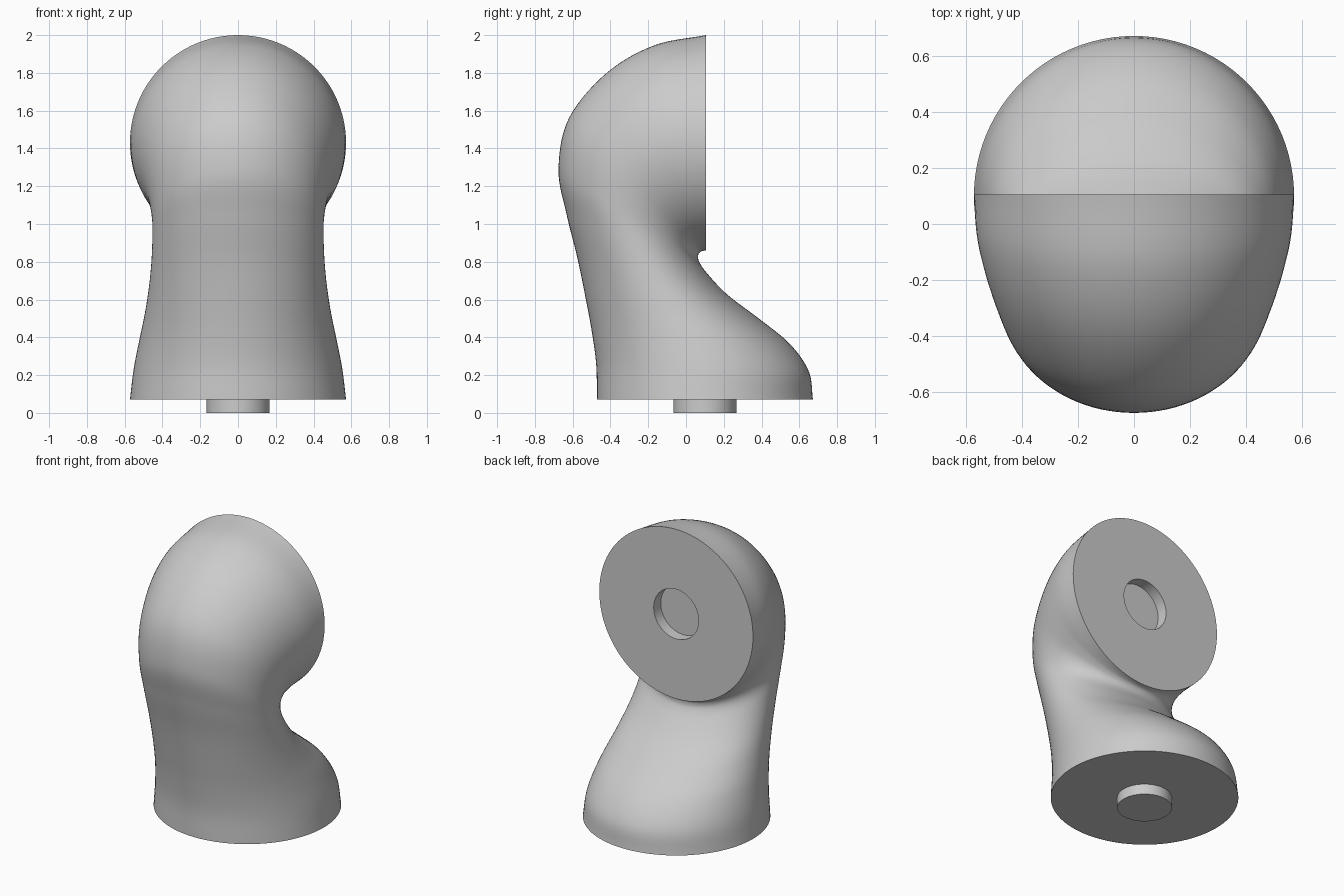
import bpy, bmesh, math

if "Cube" in bpy.data.objects:
    bpy.data.objects.remove(bpy.data.objects["Cube"])

SEG, STEPS = 96, 7
# Cross-sections: outer (y, z), inner (y, z), half width in x
KEYS = [
    (-.472, .07, .672, .07, .572),
    (-.475, .25, .650, .22, .552),
    (-.497, .42, .550, .365, .521),
    (-.530, .60, .385, .50, .489),
    (-.575, .82, .220, .625, .465),
    (-.632, 1.05, .115, .735, .454),
    (-.675, 1.29, .072, .795, .456),
    (-.620, 1.56, .064, .828, .482),
    (-.420, 1.80, .070, .847, .527),
    (-.170, 1.945, .083, .856, .561),
    (.105, 2.0, .105, .86, .572),
]


def catmull(a, b, c, d, t):
    return tuple(.5 * (2*q + (r-p)*t + (2*p-5*q+4*r-s)*t*t + (3*q-p-3*r+s)*t**3)
                 for p, q, r, s in zip(a, b, c, d))


def section(oy, oz, iy, iz, w):
    """Ellipse of points spanning outer point to inner point, width along x."""
    cy, cz, dy, dz = (oy+iy)/2, (oz+iz)/2, (iy-oy)/2, (iz-oz)/2
    pts = []
    for i in range(SEG):
        a = 2*math.pi*i/SEG
        pts.append((w*math.sin(a), cy+dy*math.cos(a), cz+dz*math.cos(a)))
    return pts


def flat_ring(r, z):
    return section(.1-r, z, .1+r, z, r)


def upright_ring(r, y):
    return section(y, 1.43+r, y, 1.43-r, r)


# Peg under the base
R = .167
rings = [flat_ring(R, 0), flat_ring(R, .07)]

# Curved body blended between the sections
ext = [tuple(2*p-q for p, q in zip(KEYS[0], KEYS[1]))] + KEYS
ext.append(tuple(2*p-q for p, q in zip(KEYS[-1], KEYS[-2])))
for k in range(len(KEYS)-1):
    for s in range(STEPS):
        rings.append(section(*catmull(*ext[k:k+4], s/STEPS)))
rings.append(section(*KEYS[-1]))

# Round socket in the upright face
rings += [upright_ring(R, .105), upright_ring(R, .03)]

bm = bmesh.new()
loops = [[bm.verts.new(p) for p in ring] for ring in rings]
for a, b in zip(loops, loops[1:]):
    for i in range(SEG):
        j = (i+1) % SEG
        bm.faces.new((a[i], a[j], b[j], b[i]))
bm.faces.new(loops[0])
bm.faces.new(loops[-1])
bmesh.ops.recalc_face_normals(bm, faces=bm.faces)

mesh = bpy.data.meshes.new("curved_elbow")
bm.to_mesh(mesh)
bm.free()
obj = bpy.data.objects.new("curved_elbow", mesh)
bpy.context.collection.objects.link(obj)
bpy.context.view_layer.objects.active = obj
obj.select_set(True)
bpy.ops.object.shade_smooth_by_angle(angle=math.radians(40))
